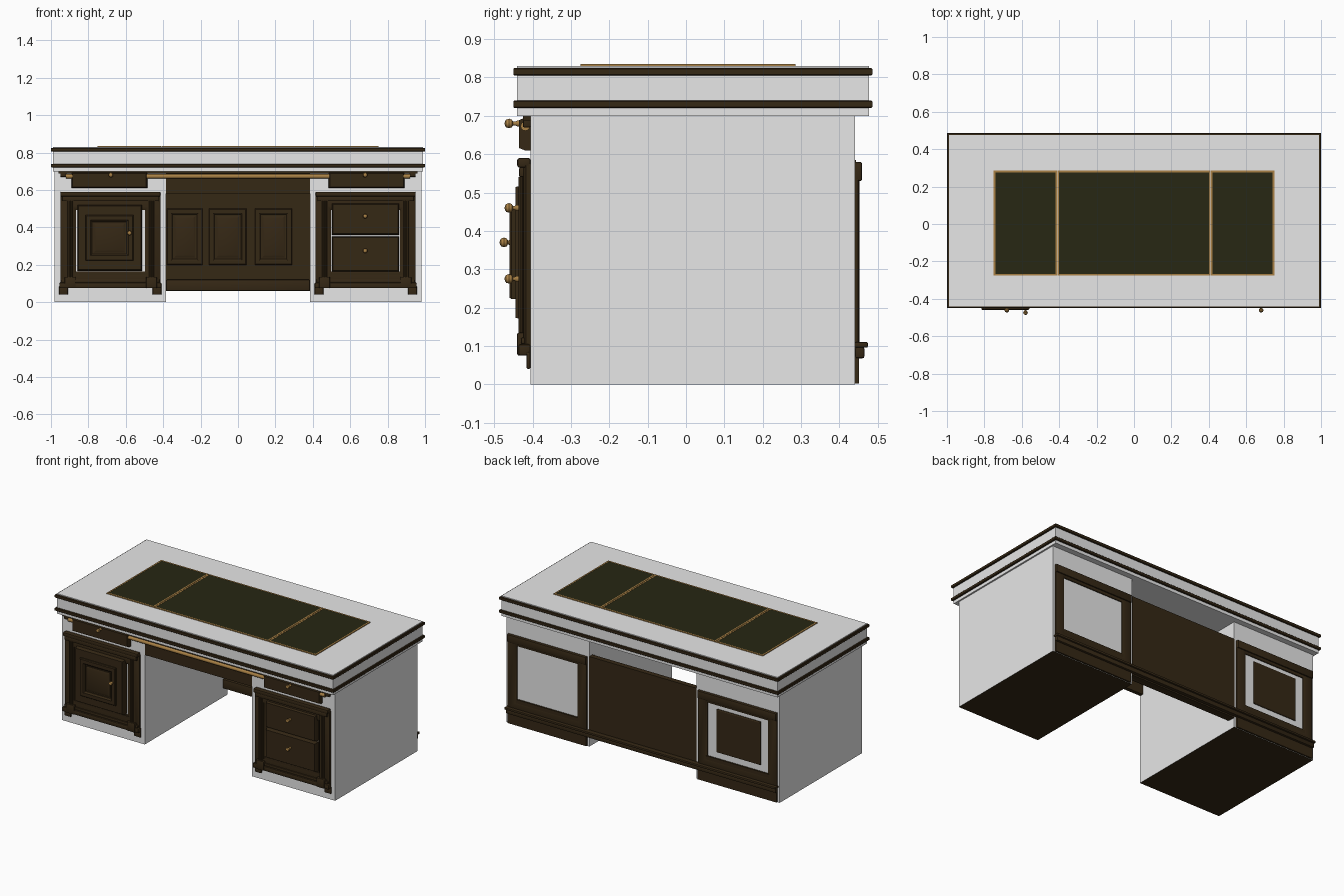
import bpy, bmesh, math
from mathutils import Matrix, Vector

if "Cube" in bpy.data.objects:
    bpy.data.objects.remove(bpy.data.objects["Cube"])


def material(name, rgb):
    m = bpy.data.materials.new(name)
    m.diffuse_color = (*rgb, 1)
    m.use_nodes = True
    m.node_tree.nodes["Principled BSDF"].inputs["Base Color"].default_value = m.diffuse_color
    return m


GREY = material("pale_grey", (0.8, 0.8, 0.8))
WOOD = material("dark_brown_wood", (0.036, 0.021, 0.0075))
LEATHER = material("dark_green_leather", (0.02, 0.02, 0.0065))
BRASS = material("brass", (0.40, 0.22, 0.06))


def finish(name, bm, *mats):
    bmesh.ops.recalc_face_normals(bm, faces=bm.faces[:])
    me = bpy.data.meshes.new(name)
    bm.to_mesh(me)
    bm.free()
    for m in mats:
        me.materials.append(m)
    me.shade_smooth()
    me.set_sharp_from_angle(angle=math.radians(30))
    ob = bpy.data.objects.new(name, me)
    bpy.context.scene.collection.objects.link(ob)
    return ob


def box(name, x, y, z, mat, bevel=0.0):
    """Box from three (low, high) ranges."""
    bm = bmesh.new()
    size = [abs(r[1] - r[0]) for r in (x, y, z)]
    mid = [(r[0] + r[1]) / 2 for r in (x, y, z)]
    bmesh.ops.create_cube(bm, size=1, matrix=Matrix.Translation(mid) @ Matrix.Diagonal((*size, 1)))
    if bevel:
        bmesh.ops.bevel(bm, geom=bm.edges[:], offset=bevel, segments=2, profile=0.5, affect='EDGES')
    return finish(name, bm, mat)


def rect_sweep(name, u, v, profile, place, mat, ring):
    """Sweep an (inset, height) profile around a rectangle with mitred corners."""
    bm = bmesh.new()
    loops = []
    for t, h in profile:
        corners = [(u[0] + t, v[0] + t), (u[1] - t, v[0] + t), (u[1] - t, v[1] - t), (u[0] + t, v[1] - t)]
        loops.append([bm.verts.new(place(a, b, h)) for a, b in corners])
    pairs = list(zip(loops, loops[1:])) + ([(loops[-1], loops[0])] if ring else [])
    for a, b in pairs:
        for i in range(4):
            j = (i + 1) % 4
            bm.faces.new((a[i], a[j], b[j], b[i]))
    if not ring:
        bm.faces.new(loops[0])
        bm.faces.new(loops[-1])
    return finish(name, bm, mat)


def on_wall(y, side):
    return lambda a, b, h: (a, y + side * h, b)


def frame(name, x, z, y, side, w, h):
    """Moulded picture frame on a wall facing side*y."""
    prof = [(0, 0), (0, h * 0.7), (w * 0.12, h), (w * 0.75, h), (w * 0.88, h * 0.8), (w, h * 0.45), (w, 0)]
    return rect_sweep(name, x, z, prof, on_wall(y, side), WOOD, True)


def plate(name, x, z, y, side, h, c=0.006):
    """Panel with chamfered rim."""
    return rect_sweep(name, x, z, [(0, 0), (0, h * 0.5), (c, h)], on_wall(y, side), WOOD, False)


def cylinder(name, p, axis, r, length, mat, n=24, flute=1.0):
    bm = bmesh.new()
    bmesh.ops.create_cone(bm, cap_ends=True, segments=n, radius1=r, radius2=r, depth=length)
    if flute != 1.0:
        for v in bm.verts:
            if round(math.atan2(v.co.y, v.co.x) / (2 * math.pi / n)) % 2:
                v.co.x *= flute
                v.co.y *= flute
    rot = Vector((0, 0, 1)).rotation_difference(Vector(axis)).to_matrix().to_4x4()
    bm.transform(Matrix.Translation(p) @ rot)
    return finish(name, bm, mat)


def knob(name, x, z, y, length):
    """Turned brass knob pointing to the front."""
    k = length
    prof = [(0.008, 0), (0.008, k * 0.12), (0.005, k * 0.25), (0.005, k - 0.022), (0.010, k - 0.019),
            (0.0125, k - 0.012), (0.010, k - 0.004), (0.005, k - 0.001), (0, k)]
    bm = bmesh.new()
    vs = [bm.verts.new((x + r, y - d, z)) for r, d in prof]
    es = [bm.edges.new(e) for e in zip(vs, vs[1:])]
    bmesh.ops.spin(bm, geom=vs + es, cent=(x, y, z), axis=(0, 1, 0), angle=2 * math.pi, steps=20)
    bmesh.ops.remove_doubles(bm, verts=bm.verts[:], dist=1e-5)
    return finish(name, bm, BRASS)


def span(s, a, b):
    """X range mirrored by side s."""
    return tuple(sorted((s * a, s * b)))


F, B = -0.405, 0.44   # front and back faces of the pedestals

# Table top slab with two mouldings around it
box("top_slab", (-0.99, 0.99), (-0.44, 0.477), (0.70, 0.83), GREY)
for name, zc in (("upper_top_moulding", 0.815), ("lower_top_moulding", 0.73)):
    prof = [(0.02, -0.010), (0.003, -0.010), (0, -0.007), (0, 0.007), (0.003, 0.010), (0.02, 0.010)]
    rect_sweep(name, (-1.0, 1.0), (-0.45, 0.486), prof, lambda a, b, h, zc=zc: (a, b, zc + h), WOOD, True)

# Leather writing surface: three fields, each with a thin brass border
for name, x in (("left", (-0.75, -0.411)), ("middle", (-0.409, 0.409)), ("right", (0.411, 0.75))):
    rect_sweep(name + "_leather_border", x, (-0.275, 0.285),
               [(0, 0.828), (0, 0.835), (0.009, 0.835), (0.009, 0.828)], lambda a, b, h: (a, b, h), BRASS, True)
    box(name + "_leather", (x[0] + 0.008, x[1] - 0.008), (-0.267, 0.277), (0.828, 0.834), LEATHER)

# Pedestals and everything mirrored on them
for s, side in ((-1, "left"), (1, "right")):
    ped = box(side + "_pedestal", span(s, 0.385, 0.98), (F, B), (0, 0.70), GREY)
    ped.data.materials.append(WOOD)
    for p in ped.data.polygons:          # wooden underside
        p.material_index = 1 if p.normal.z < -0.5 else 0

    # Front surround, cornice, base and feet
    frame(side + "_front_surround", span(s, 0.415, 0.95), (0.08, 0.575), F, -1, 0.083, 0.018)
    box(side + "_surround_sill", span(s, 0.45, 0.92), (F - 0.017, F), (0.075, 0.16), WOOD)
    box(side + "_cornice", span(s, 0.415, 0.95), (-0.44, F), (0.565, 0.59), WOOD, 0.006)
    box(side + "_cornice_lower", span(s, 0.425, 0.94), (-0.435, F), (0.54, 0.566), WOOD, 0.004)
    box(side + "_base_moulding", span(s, 0.41, 0.955), (-0.437, F), (0.075, 0.105), WOOD, 0.006)
    box(side + "_base_bead", span(s, 0.42, 0.945), (-0.43, F), (0.105, 0.122), WOOD, 0.004)
    for i, x in enumerate((0.4625, 0.8975)):
        cylinder(f"{side}_fluted_column_{i}", (s * x, -0.415, 0.335), (0, 0, 1), 0.021, 0.41, WOOD, 24, 0.86)
        box(f"{side}_column_foot_{i}", span(s, x - 0.029, x + 0.029), (-0.44, F), (0.075, 0.135), WOOD, 0.004)
    for i, x in enumerate((0.433, 0.933)):
        box(f"{side}_foot_{i}", span(s, x - 0.024, x + 0.024), (-0.416, F), (0.04, 0.085), WOOD, 0.005)

    # Shallow drawer under the top
    plate(side + "_apron_drawer", span(s, 0.485, 0.89), (0.61, 0.695), F, -1, 0.03)
    box(side + "_rail_end", span(s, 0.918, 0.95), (-0.425, F), (0.67, 0.695), WOOD, 0.003)
    knob(side + "_apron_knob", s * 0.68, 0.68, F - 0.03, 0.038)

    # Back frame and plinth
    frame(side + "_back_frame", span(s, 0.40, 0.965), (0.09, 0.58), B, 1, 0.065, 0.012)
    box(side + "_back_top_rail", span(s, 0.40, 0.965), (B, 0.459), (0.53, 0.58), WOOD, 0.005)
    box(side + "_back_bottom_rail", span(s, 0.42, 0.945), (B, 0.45), (0.09, 0.17), WOOD)
    box(side + "_back_plinth", span(s, 0.40, 0.965), (B, 0.451), (0.002, 0.095), WOOD)

# Brass rail under the front edge, wooden strip above, apron behind
cylinder("brass_rail", (0, -0.419, 0.673), (1, 0, 0), 0.012, 1.84, BRASS)
box("rail_strip", (-0.96, 0.96), (-0.425, F), (0.687, 0.699), WOOD)
box("front_apron", (-0.385, 0.385), (-0.404, -0.38), (0.58, 0.70), WOOD)

# Door on the left pedestal
plate("door", (-0.858, -0.513), (0.168, 0.52), F, -1, 0.04)
frame("door_frame", (-0.815, -0.56), (0.222, 0.465), -0.444, -1, 0.035, 0.016)
plate("door_panel", (-0.772, -0.603), (0.265, 0.422), -0.444, -1, 0.012, 0.015)
knob("door_knob", -0.58, 0.37, -0.455, 0.031)

# Two drawers on the right pedestal
for name, z, kz in (("lower", (0.163, 0.352), 0.275), ("upper", (0.36, 0.528), 0.46)):
    plate(name + "_drawer", (0.502, 0.862), z, F, -1, 0.032)
    knob(name + "_drawer_knob", 0.68, kz, F - 0.032, 0.036)

# Inner panel on the back of the left pedestal
plate("back_inset_panel", (-0.845, -0.53), (0.21, 0.49), B, 1, 0.008)

# Modesty panel between the pedestals, with three raised panels inside
box("modesty_panel", (-0.384, 0.384), (0.41, 0.443), (0.06, 0.585), WOOD)
for i, x in enumerate((-0.29, -0.055, 0.19)):
    lo, hi = max(x - 0.1, -0.38), x + 0.1
    frame(f"modesty_frame_{i}", (lo, hi), (0.2, 0.5), 0.41, -1, 0.03, 0.012)
    plate(f"modesty_raised_panel_{i}", (lo + 0.04, hi - 0.04), (0.24, 0.46), 0.41, -1, 0.01, 0.012)
box("modesty_inner_base", (-0.384, 0.384), (0.39, 0.411), (0.06, 0.12), WOOD, 0.005)

# Stepped moulding along the whole back
box("back_moulding_upper", (-0.972, 0.972), (B, 0.474), (0.096, 0.11), WOOD, 0.003)
box("back_moulding_lower", (-0.968, 0.968), (B, 0.465), (0.068, 0.097), WOOD, 0.005)
